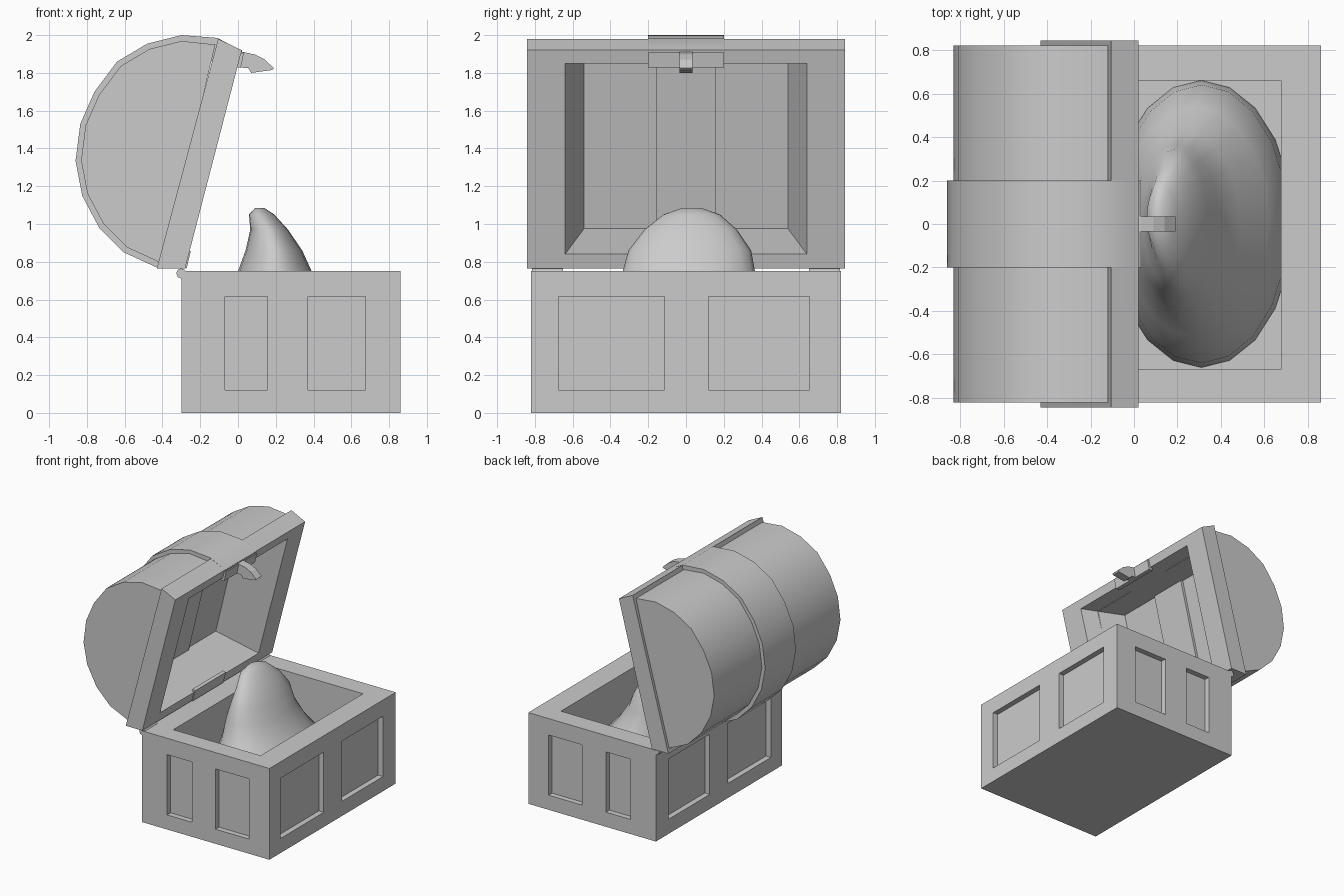
import bpy, bmesh, math

if "Cube" in bpy.data.objects:
    bpy.data.objects.remove(bpy.data.objects["Cube"])


def finish(bm, name, angle=None):
    bmesh.ops.recalc_face_normals(bm, faces=bm.faces)
    me = bpy.data.meshes.new(name)
    bm.to_mesh(me)
    bm.free()
    ob = bpy.data.objects.new(name, me)
    bpy.context.collection.objects.link(ob)
    if angle:
        smooth(ob, angle)
    return ob


def activate(ob):
    bpy.ops.object.select_all(action='DESELECT')
    ob.select_set(True)
    bpy.context.view_layer.objects.active = ob


def smooth(ob, angle):
    activate(ob)
    bpy.ops.object.shade_smooth_by_angle(angle=math.radians(angle))


def extrude_y(name, profile, y0, y1):
    """Prism from an xz profile, running from y0 to y1."""
    bm = bmesh.new()
    f = bm.faces.new([bm.verts.new((x, y0, z)) for x, z in profile])
    ext = bmesh.ops.extrude_face_region(bm, geom=[f])
    vs = [v for v in ext['geom'] if isinstance(v, bmesh.types.BMVert)]
    bmesh.ops.translate(bm, verts=vs, vec=(0, y1 - y0, 0))
    return finish(bm, name)


def box(name, x0, x1, y0, y1, z0, z1):
    return extrude_y(name, [(x0, z0), (x1, z0), (x1, z1), (x0, z1)], y0, y1)


def combine(ob, other, op):
    m = ob.modifiers.new(op, 'BOOLEAN')
    m.operation, m.object, m.solver = op, other, 'EXACT'
    activate(ob)
    bpy.ops.object.modifier_apply(modifier=m.name)
    bpy.data.objects.remove(other)


# Chest body with open cavity and recessed panels on all four sides
X0, X1, Y, D = -0.30, 0.86, 0.82, 0.045
body = box("chest_body", X0, X1, -Y, Y, 0, 0.75)
combine(body, box("cavity", -0.12, 0.675, -0.67, 0.66, 0.1, 0.9), 'DIFFERENCE')
for a, b in ((-0.07, 0.155), (0.37, 0.675)):
    for s in (-1, 1):
        lo, hi = sorted((s * (Y - D), s * (Y + 0.1)))
        combine(body, box("panel", a, b, lo, hi, 0.12, 0.615), 'DIFFERENCE')
for a, b in ((-0.675, -0.115), (0.12, 0.655)):
    for lo, hi in ((X0 - 0.1, X0 + D), (X1 - D, X1 + 0.1)):
        combine(body, box("panel", lo, hi, a, b, 0.12, 0.615), 'DIFFERENCE')

# Lid: domed barrel, raised middle band and rim, joined and hollowed
arc = [(-0.43, 0.77), (-0.605, 0.85), (-0.735, 0.98), (-0.825, 1.15), (-0.86, 1.335),
       (-0.835, 1.53), (-0.76, 1.70), (-0.64, 1.86), (-0.48, 1.955), (-0.30, 2.0), (-0.11, 1.985)]
inner = [(-0.27 + (x + 0.27) * 0.95, 1.375 + (z - 1.375) * 0.95) for x, z in arc]
lid = extrude_y("lid", inner[1:-1] + [(-0.12, 1.95), (-0.40, 0.79)], -0.82, 0.82)
combine(lid, extrude_y("rim", [(-0.43, 0.765), (-0.28, 0.765), (0.02, 1.92), (-0.105, 1.98)],
                       -0.843, 0.843), 'UNION')
combine(lid, extrude_y("band", arc + [(0.022, 1.918), (-0.279, 0.768)], -0.2, 0.2), 'UNION')
bm = bmesh.new()
for x, y, z in ((-0.24, 0.646, 0.832), (0.022, 0.646, 1.848), (-0.58, 0.54, 0.975), (-0.36, 0.54, 1.88)):
    for s in (-1, 1):
        bm.verts.new((x, s * y, z))
bmesh.ops.convex_hull(bm, input=bm.verts)
bmesh.ops.dissolve_limit(bm, angle_limit=0.01, verts=bm.verts, edges=bm.edges)
combine(lid, finish(bm, "lid_cavity"), 'DIFFERENCE')
smooth(lid, 25)

# Strap ends folded over the rim, and the strap inside the lid
extrude_y("strap_end_bottom", [(-0.29, 0.767), (-0.272, 0.765), (-0.25, 0.855), (-0.275, 0.863)], -0.2, 0.2)
extrude_y("strap_end_top", [(-0.005, 1.90), (0.032, 1.908), (0.015, 1.828), (-0.02, 1.828)], -0.2, 0.2)
extrude_y("inner_strap", [(-0.585, 0.975), (-0.56, 0.97), (-0.34, 1.875), (-0.365, 1.88)], -0.16, 0.16)

# Latch tongue
extrude_y("latch", [(0.0, 1.91), (0.03, 1.91), (0.09, 1.897), (0.14, 1.872), (0.19, 1.825), (0.18, 1.815),
                    (0.07, 1.80), (0.055, 1.825), (-0.01, 1.83)], -0.035, 0.035)

# Hinge barrels
for s in (-1, 1):
    ring = [(-0.30 + 0.027 * math.cos(i * math.pi / 4), 0.738 + 0.027 * math.sin(i * math.pi / 4))
            for i in range(8)]
    smooth(extrude_y("hinge", ring, s * 0.65, s * 0.815), 50)

# Treasure heap: stacked leaning ovals (z, centre x, centre y, radius x, radius y)
rings = [(0.11, 0.31, 0, 0.42, 0.66), (0.30, 0.31, 0, 0.40, 0.64), (0.45, 0.28, 0.01, 0.34, 0.53),
         (0.60, 0.23, 0.015, 0.255, 0.42), (0.75, 0.195, 0.015, 0.195, 0.35),
         (0.86, 0.19, 0.02, 0.15, 0.325), (0.97, 0.165, 0.025, 0.10, 0.245),
         (1.05, 0.125, 0.03, 0.067, 0.15), (1.085, 0.115, 0.03, 0.025, 0.05)]
N = 20
bm = bmesh.new()
loops = [[bm.verts.new((cx + rx * math.cos(2 * math.pi * i / N), cy + ry * math.sin(2 * math.pi * i / N), z))
          for i in range(N)] for z, cx, cy, rx, ry in rings]
for a, b in zip(loops, loops[1:]):
    for i in range(N):
        j = (i + 1) % N
        bm.faces.new((a[i], a[j], b[j], b[i]))
bm.faces.new(loops[0])
bm.faces.new(loops[-1])
finish(bm, "treasure_heap", 60)
